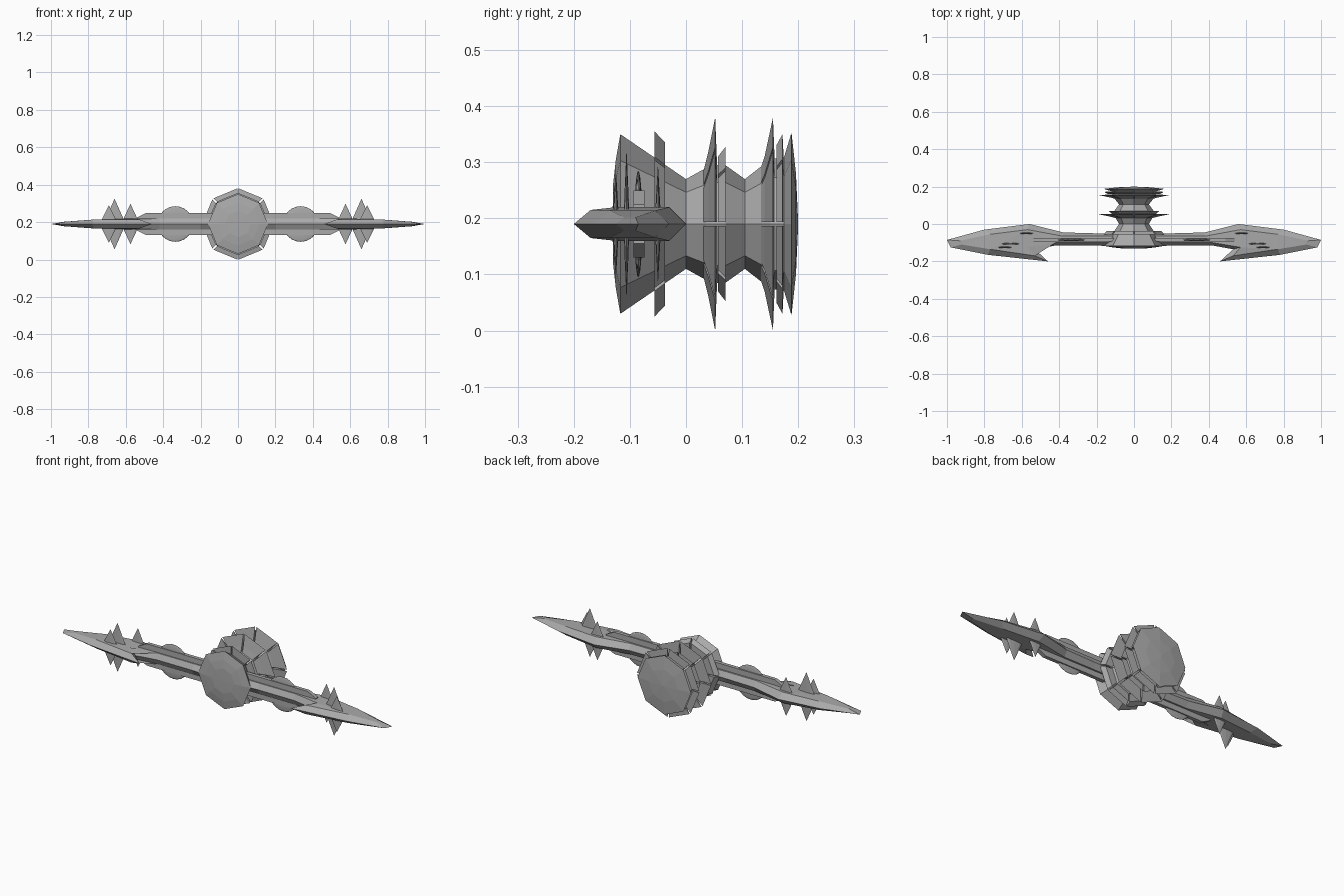
import bpy, bmesh, math
from mathutils import Vector, Matrix

cube = bpy.data.objects.get("Cube")
if cube:
    bpy.data.objects.remove(cube, do_unlink=True)

MID = 0.19   # height of the hub axis
SIDES = 8

grey = bpy.data.materials.new("hull_grey")
grey.use_nodes = True
GREY = (0.4, 0.4, 0.4, 1)
grey.diffuse_color = GREY
grey.node_tree.nodes["Principled BSDF"].inputs["Base Color"].default_value = GREY


def finish(name, bm):
    bmesh.ops.recalc_face_normals(bm, faces=bm.faces[:])
    mesh = bpy.data.meshes.new(name)
    bm.to_mesh(mesh)
    bm.free()
    mesh.materials.append(grey)
    obj = bpy.data.objects.new(name, mesh)
    bpy.context.collection.objects.link(obj)
    return obj


def around(r, y, angle, side=0.0):
    """Point at radius r about the hub axis, shifted sideways for the slits."""
    c, s = math.cos(angle), math.sin(angle)
    return Vector((r * c - side * s, y, MID + r * s + side * c))


# Hub core: eight sided turned profile of (y, radius)
def hub_core(profile):
    bm = bmesh.new()
    rings = []
    for y, r in profile:
        if r == 0:
            rings.append([bm.verts.new((0, y, MID))] * SIDES)
        else:
            rings.append([bm.verts.new(around(r, y, math.tau * i / SIDES))
                          for i in range(SIDES)])
    for a, b in zip(rings, rings[1:]):
        for i in range(SIDES):
            j = (i + 1) % SIDES
            corners = list(dict.fromkeys((a[i], a[j], b[j], b[i])))
            bm.faces.new(corners)
    finish("hub_core", bm)


hub_core([(-0.131, 0), (-0.13, 0.07), (-0.125, 0.115), (-0.117, 0.16),
          (0, 0.08), (0.045, 0.105), (0.07, 0.105), (0.105, 0.08),
          (0.15, 0.115), (0.175, 0.12), (0.188, 0.163), (0.196, 0.09), (0.2, 0)])


# Collars: eight plates each, with narrow slits at the corners
def collar(name, section, gap=0.004):
    bm = bmesh.new()
    for i in range(SIDES):
        a0, a1 = math.tau * i / SIDES, math.tau * (i + 1) / SIDES
        start = [bm.verts.new(around(r, y, a0, gap)) for y, r in section]
        end = [bm.verts.new(around(r, y, a1, -gap)) for y, r in section]
        n = len(section)
        for k in range(n):
            m = (k + 1) % n
            bm.faces.new((start[k], start[m], end[m], end[k]))
        bm.faces.new(start)
        bm.faces.new(end)
    finish(name, bm)


collar("front_collar", [(-0.056, 0.1), (-0.056, 0.165), (-0.037, 0.145), (-0.037, 0.09)])
collar("middle_collar", [(0.03, 0.09), (0.04, 0.13), (0.052, 0.19), (0.056, 0.09)])
collar("middle_rim", [(0.057, 0.09), (0.057, 0.12), (0.07, 0.137), (0.071, 0.09)])
collar("rear_collar", [(0.13, 0.09), (0.14, 0.12), (0.155, 0.19), (0.159, 0.09)])
collar("rear_rim", [(0.161, 0.1), (0.161, 0.14), (0.172, 0.16), (0.175, 0.1)])


# Wings: sharp outline with a raised bevelled plate above and below
# outline x, y, plate x, y, plate half thickness
WING = [
    (0.0, -0.05, 0.0, -0.065, 0.03), (0.2, -0.05, 0.2, -0.065, 0.03),
    (0.38, -0.045, 0.38, -0.065, 0.03), (0.56, 0.0, 0.57, -0.03, 0.03),
    (0.8, -0.03, 0.77, -0.055, 0.024), (1.0, -0.085, 0.93, -0.09, 0.012),
    (0.98, -0.125, 0.92, -0.11, 0.012), (0.78, -0.165, 0.77, -0.135, 0.024),
    (0.46, -0.2, 0.53, -0.17, 0.025), (0.53, -0.135, 0.57, -0.125, 0.03),
    (0.42, -0.115, 0.42, -0.1, 0.03), (0.2, -0.115, 0.2, -0.1, 0.03),
    (0.0, -0.125, 0.0, -0.1, 0.03),
]


def wing(name, side):
    bm = bmesh.new()
    edge = [bm.verts.new((side * x, y, MID)) for x, y, *_ in WING]
    for up in (1, -1):
        plate = [bm.verts.new((side * x, y, MID + up * h)) for _, _, x, y, h in WING]
        for i in range(len(WING)):
            j = (i + 1) % len(WING)
            bm.faces.new((edge[i], edge[j], plate[j], plate[i]))
        bm.faces.new(plate)
    bmesh.ops.triangulate(bm, faces=[f for f in bm.faces if len(f.verts) > 4])
    finish(name, bm)


# Fin: upright plate along the arm
def fin(name, side):
    bm = bmesh.new()
    half = [(0.08, 0.06), (0.49, 0.06), (0.54, 0.035)]
    outline = half + [(x, -z) for x, z in reversed(half)]
    front, back = [[bm.verts.new((side * x, y, MID + z)) for x, z in outline]
                   for y in (-0.094, -0.074)]
    for i in range(len(outline)):
        j = (i + 1) % len(outline)
        bm.faces.new((front[i], front[j], back[j], back[i]))
    bm.faces.new(front)
    bm.faces.new(back)
    finish(name, bm)


# Disc: thin lens standing on the arm
def disc(name, side):
    bm = bmesh.new()
    bmesh.ops.create_uvsphere(bm, u_segments=24, v_segments=12, radius=0.095)
    bmesh.ops.transform(bm, verts=bm.verts[:], matrix=Matrix.Translation(
        (side * 0.335, -0.085, MID)) @ Matrix.Diagonal((1, 0.075, 1, 1)))
    for f in bm.faces:
        f.smooth = True
    finish(name, bm)


# Spike: flat diamond passing through the blade
def spike(name, x, y, width, height):
    bm = bmesh.new()
    ring = [bm.verts.new((x + width * math.cos(a), y + 0.006 * math.sin(a), MID))
            for a in (math.tau * i / SIDES for i in range(SIDES))]
    for z in (height, -height):
        tip = bm.verts.new((x, y, MID + z))
        for i in range(SIDES):
            bm.faces.new((ring[i], ring[(i + 1) % SIDES], tip))
    finish(name, bm)


for label, side in (("left", 1), ("right", -1)):
    wing(label + "_wing", side)
    fin(label + "_arm_fin", side)
    disc(label + "_arm_disc", side)
    spike(label + "_inner_spike", side * 0.575, -0.05, 0.05, 0.108)
    spike(label + "_middle_spike", side * 0.66, -0.106, 0.06, 0.135)
    spike(label + "_outer_spike", side * 0.69, -0.125, 0.05, 0.1)
